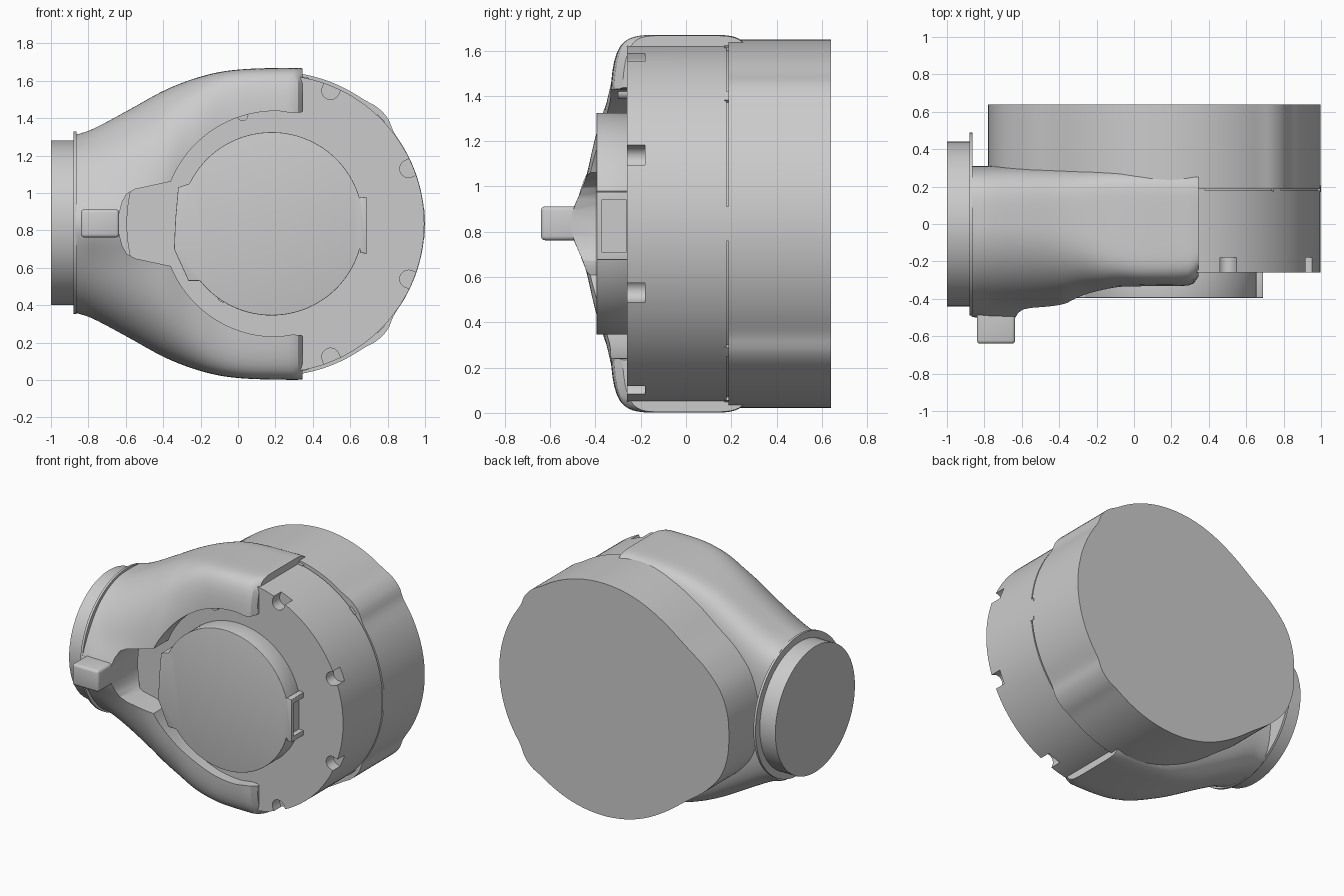
import bpy, bmesh, math
from math import sin, cos, radians as rad

if "Cube" in bpy.data.objects:
    bpy.data.objects.remove(bpy.data.objects["Cube"])

CX, CZ = 0.2, 0.835          # drum axis


def make(name, rings):
    """Skin a list of equal-length rings and cap both ends."""
    bm = bmesh.new()
    rows = [[bm.verts.new(p) for p in r] for r in rings]
    n = len(rows[0])
    for a, b in zip(rows, rows[1:]):
        for i in range(n):
            j = (i + 1) % n
            bm.faces.new((a[i], a[j], b[j], b[i]))
    bm.faces.new(rows[0])
    bm.faces.new(rows[-1][::-1])
    bmesh.ops.recalc_face_normals(bm, faces=bm.faces)
    me = bpy.data.meshes.new(name)
    bm.to_mesh(me)
    bm.free()
    ob = bpy.data.objects.new(name, me)
    bpy.context.collection.objects.link(ob)
    return ob


def prism(name, pts, a, b, axis='y'):
    if axis == 'y':
        return make(name, [[(x, t, z) for x, z in pts] for t in (a, b)])
    return make(name, [[(t, y, z) for y, z in pts] for t in (a, b)])


def arc(r, a0, a1, n, cx=CX, cz=CZ):
    return [(cx + r * cos(rad(a0 + (a1 - a0) * i / n)),
             cz + r * sin(rad(a0 + (a1 - a0) * i / n))) for i in range(n + 1)]


def circle(r, n=128, cx=CX, cz=CZ):
    return arc(r, 0, 360, n, cx, cz)[:-1]


def apply(ob, mod):
    bpy.context.view_layer.objects.active = ob
    bpy.ops.object.modifier_apply(modifier=mod.name)


def cut(ob, cutter):
    m = ob.modifiers.new("cut", 'BOOLEAN')
    m.operation, m.object, m.solver = 'DIFFERENCE', cutter, 'EXACT'
    apply(ob, m)
    bpy.data.objects.remove(cutter)


def bevel(ob, w, seg=3):
    m = ob.modifiers.new("bevel", 'BEVEL')
    m.width, m.segments, m.limit_method = w, seg, 'ANGLE'
    m.angle_limit = rad(40)
    apply(ob, m)


def box(name, x0, x1, y0, y1, z0, z1):
    return prism(name, [(x0, z0), (x1, z0), (x1, z1), (x0, z1)], y0, y1)


def spline(keys, t):
    """Catmull-Rom-like value of rows keyed on their first column."""
    k = max(i for i in range(len(keys) - 1) if keys[i][0] <= t + 1e-9)
    p1, p2 = keys[k], keys[k + 1]
    p0, p3 = keys[max(k - 1, 0)], keys[min(k + 2, len(keys) - 1)]
    d = p2[0] - p1[0]
    u = (t - p1[0]) / d
    out = []
    for c in range(1, len(p1)):
        m1 = (p2[c] - p0[c]) / (p2[0] - p0[0]) * d
        m2 = (p3[c] - p1[c]) / (p3[0] - p1[0]) * d
        out.append((2*u**3 - 3*u*u + 1) * p1[c] + (u**3 - 2*u*u + u) * m1
                   + (3*u*u - 2*u**3) * p2[c] + (u**3 - u*u) * m2)
    return out


# Front drum with four U-shaped notches in its rim
drum = prism("front_drum", circle(0.796), -0.26, 0.178)
for a in (22.5, 67.5, -22.5, -67.5):
    u = [(0.9, -0.047)] + arc(0.047, 270, 90, 10, 0.77, 0) + [(0.9, 0.047)]
    c, s = cos(rad(a)), sin(rad(a))
    cut(drum, prism("notch", [(CX + r*c - t*s, CZ + r*s + t*c) for r, t in u],
                    -0.4, -0.18))

# Seam groove and locking tabs
prism("seam_ring", circle(0.785), 0.15, 0.22)
for a, w in ((0, 5.5), (45, 2), (-45, 2), (80, 3), (-80, 3)):
    prism("seam_tab", arc(0.8, a - w, a + w, 8) + arc(0.77, a + w, a - w, 8),
          0.17, 0.205)

# Rear housing: round with two corner bumps and a bulge toward the outlet
radii = [(0, .798), (30, .798), (38, .801), (43, .824), (49, .828), (54, .816),
         (62, .814), (112, .814), (127, .82), (140, .845), (153, .915),
         (162, .962), (171, .98), (180, .98)]
rear = []
for i in range(180):
    a = i * 2
    r = spline(radii, a if a <= 180 else 360 - a)[0]
    rear.append((CX + r * cos(rad(a)), CZ + r * sin(rad(a))))
prism("rear_housing", rear, 0.188, 0.64)

# Outlet yoke: x, half height, front depth, front power, back power, ridge
keys = [(-.87, .475, .455, 2.0, 4, .04), (-.78, .505, .45, 2.0, 4, .06),
        (-.6, .60, .455, 2.1, 4.5, .05), (-.4, .71, .44, 2.5, 5, .02),
        (-.25, .771, .385, 3.5, 6, 0), (-.1, .811, .345, 5.5, 7, 0),
        (.05, .828, .337, 7, 7, 0), (.27, .834, .335, 7, 7, 0),
        (.32, .834, .322, 7, 7, 0), (.345, .831, .285, 7, 7, 0)]
rings = []
for i in range(49):
    x = -.87 + 1.215 * i / 48
    h, d, pf, pb, ridge = spline(keys, x)
    ring = []
    for k in range(144):
        c, s = cos(rad(k * 2.5)), sin(rad(k * 2.5))
        p, depth = (pf, d) if c < 0 else (pb, .31)
        r = (abs(c)**p + abs(s)**p) ** (-1 / p)
        y, z = depth * c * r, h * s * r
        if c < 0:
            y -= ridge * math.exp(-(z / .15)**2)
        ring.append((x, y, CZ + z))
    rings.append(ring)
yoke = make("outlet_yoke", rings)

# Keyhole opening that exposes the drum face
half = ([(.6, 1.40), (.37, 1.45), (.335, 1.43), (.29, 1.427)] + arc(.603, 88, 158, 28)
        + [(-.55, 1.02), (-.595, .995), (-.62, .95), (-.635, .89)])
cut(yoke, prism("opening", half + [(x, 2 * CZ - z) for x, z in half[::-1]],
                -1, -0.2))

# Latch handle on the yoke ridge
handle = box("latch_handle", -.84, -.635, -.64, -.36, .762, .912)
bevel(handle, .018)

# Outlet flange and pipe
flange = prism("outlet_flange", circle(.488, 96, 0, .84), -.88, -.864, 'x')
pipe = prism("outlet_pipe", circle(.44, 96, 0, .84), -1, -.87, 'x')

# Front cover: disc with a stepped left side and a right clip
cover_pts = (arc(.49, 16, 154, 60, .18) + [(-.32, 1.03), (-.335, .86), (-.342, .70),
             (-.265, .53), (-.21, .53)] + arc(.49, 219, 344, 56, .18)
             + [(.655, .68), (.69, .675), (.69, .975), (.655, .98)])
cover = prism("front_cover", cover_pts, -.395, -.25)
bevel(cover, .018)
cut(cover, box("clip_recess", .655, .8, -.372, -.262, .71, .94))

# Small locating pegs
for x, z in ((.025, 1.415), (-.08, .445)):
    prism("locating_peg", circle(.03, 24, x, z), -.30, -.24)

# Smooth shading with sharp edges kept
bpy.ops.object.select_all(action='SELECT')
bpy.context.view_layer.objects.active = drum
bpy.ops.object.shade_smooth_by_angle(angle=rad(32))
